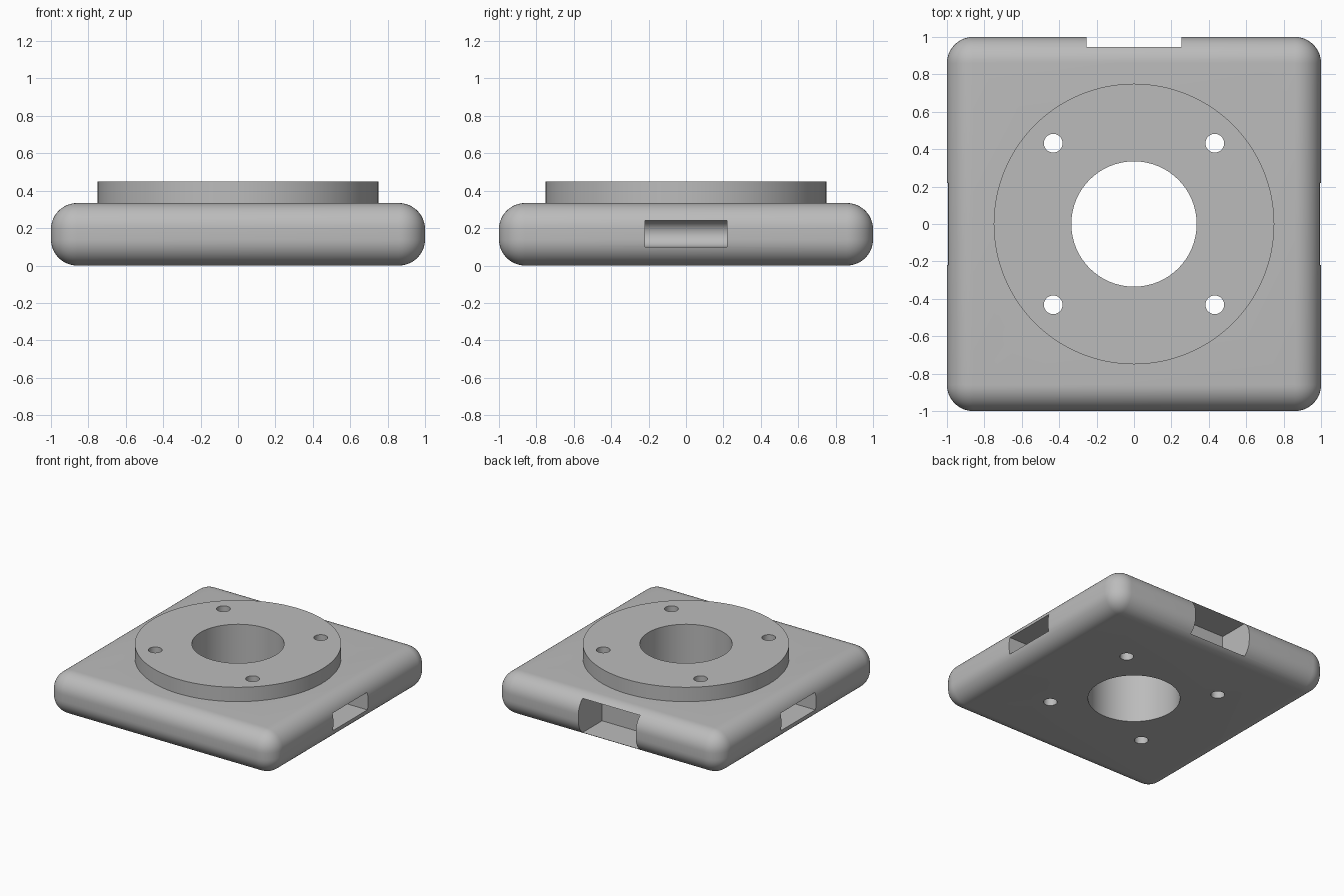
import bpy, bmesh
from math import pi, sin, cos
from mathutils import Matrix, Vector

if "Cube" in bpy.data.objects:
    bpy.data.objects.remove(bpy.data.objects["Cube"])

HEIGHT, TOP = 0.334, 0.449

grey = bpy.data.materials.new("plain grey")
grey.use_nodes = True
colour = (0.5, 0.5, 0.5, 1)
grey.diffuse_color = colour
grey.node_tree.nodes["Principled BSDF"].inputs["Base Color"].default_value = colour


def make_object(name, bm):
    bmesh.ops.recalc_face_normals(bm, faces=bm.faces)
    mesh = bpy.data.meshes.new(name)
    bm.to_mesh(mesh)
    bm.free()
    mesh.materials.append(grey)
    obj = bpy.data.objects.new(name, mesh)
    bpy.context.collection.objects.link(obj)
    return obj


def box(name, lo, hi, rounding=0):
    bm = bmesh.new()
    lo, hi = Vector(lo), Vector(hi)
    bmesh.ops.create_cube(bm, size=1)
    bmesh.ops.scale(bm, vec=hi - lo, verts=bm.verts)
    bmesh.ops.translate(bm, vec=(lo + hi) / 2, verts=bm.verts)
    if rounding:
        bmesh.ops.bevel(bm, geom=bm.edges[:], offset=rounding, segments=12,
                        profile=0.5, affect='EDGES')
    return make_object(name, bm)


def cylinder(name, x, y, radius, z0, z1, sides):
    bm = bmesh.new()
    bmesh.ops.create_cone(bm, cap_ends=True, segments=sides, radius1=radius,
                          radius2=radius, depth=z1 - z0,
                          matrix=Matrix.Translation((x, y, (z0 + z1) / 2)))
    return make_object(name, bm)


def side_slot(name, side):
    # round-bottomed slot running along y
    half, radius, mid, end = 0.22, 0.07, 0.17, 0.77
    arc = [pi / 2 + pi * i / 16 for i in range(17)]
    profile = [(end + radius * cos(a), mid + radius * sin(a)) for a in arc]
    profile += [(1.1, mid - radius), (1.1, mid + radius)]
    bm = bmesh.new()
    face = bm.faces.new([bm.verts.new((side * x, -half, z)) for x, z in profile])
    new = bmesh.ops.extrude_face_region(bm, geom=[face])["geom"]
    bmesh.ops.translate(bm, vec=(0, 2 * half, 0),
                        verts=[v for v in new if isinstance(v, bmesh.types.BMVert)])
    return make_object(name, bm)


def cut(target, cutters):
    bpy.context.view_layer.objects.active = target
    for cutter in cutters:
        mod = target.modifiers.new("cut", 'BOOLEAN')
        mod.operation = 'DIFFERENCE'
        mod.solver = 'EXACT'
        mod.object = cutter
        bpy.ops.object.modifier_apply(modifier=mod.name)


# Rounded base and the raised round flange on it
base = box("rounded_base", (-1, -1, 0), (1, 1, HEIGHT), rounding=0.14)
flange = cylinder("round_flange", 0, 0, 0.75, HEIGHT, TOP, 128)

# Centre bore and four screw holes through both parts
holes = [cylinder("bore_cutter", 0, 0, 0.335, -0.1, 0.6, 96)]
for sx in (-1, 1):
    for sy in (-1, 1):
        holes.append(cylinder("screw_cutter", 0.432 * sx, 0.432 * sy, 0.05, -0.1, 0.6, 32))

# Back notch and the two side slots
pockets = [box("notch_cutter", (-0.255, 0.70, 0.03), (0.255, 1.1, HEIGHT - 0.03)),
           side_slot("left_slot_cutter", 1), side_slot("right_slot_cutter", -1)]

cut(base, holes + pockets)
cut(flange, holes)
for cutter in holes + pockets:
    bpy.data.objects.remove(cutter)

# Smooth curves with sharp rims
for obj in (base, flange):
    bpy.ops.object.select_all(action='DESELECT')
    obj.select_set(True)
    bpy.context.view_layer.objects.active = obj
    bpy.ops.object.shade_smooth_by_angle(angle=pi / 6)
